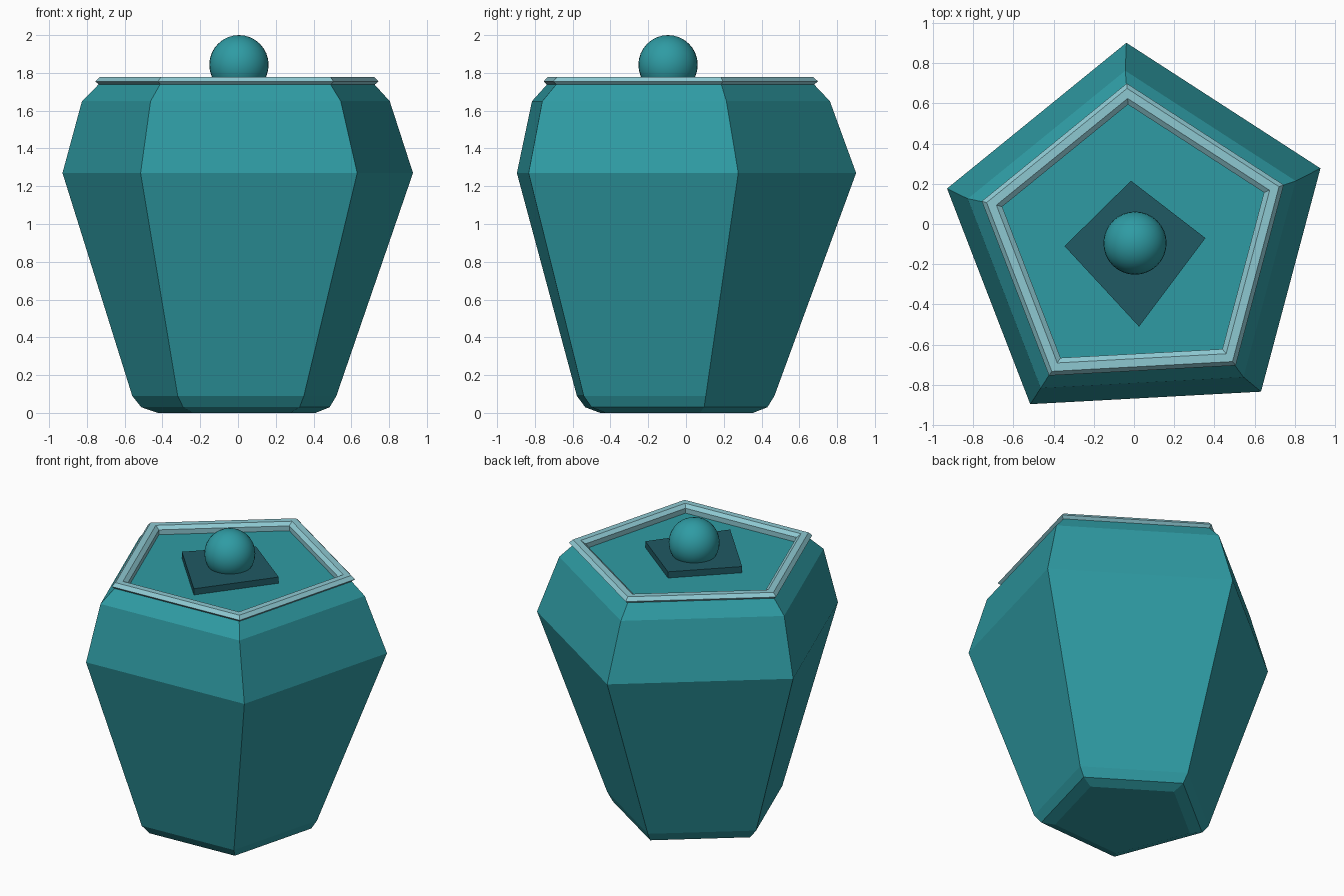
import bpy, bmesh
from math import cos, sin, radians

if "Cube" in bpy.data.objects:
    bpy.data.objects.remove(bpy.data.objects["Cube"])

SIDES = 5
TURN = radians(21.1)


def material(name, color):
    m = bpy.data.materials.new(name)
    m.diffuse_color = (*color, 1)
    m.use_nodes = True
    m.node_tree.nodes["Principled BSDF"].inputs["Base Color"].default_value = m.diffuse_color
    return m


teal = material("teal_glaze", (0.028, 0.33, 0.37))
pale = material("pale_trim", (0.27, 0.58, 0.64))
dark = material("dark_teal", (0.014, 0.10, 0.125))


def finish(name, bm, mat):
    bmesh.ops.recalc_face_normals(bm, faces=bm.faces)
    me = bpy.data.meshes.new(name)
    bm.to_mesh(me)
    bm.free()
    me.materials.append(mat)
    ob = bpy.data.objects.new(name, me)
    bpy.context.collection.objects.link(ob)
    return ob


def loft(name, profile, mat, closed=False):
    """Pentagonal rings from (radius, z, centre x, centre y); closed makes a ring tube."""
    bm = bmesh.new()
    rings = []
    for r, z, cx, cy in profile:
        rings.append([bm.verts.new((cx + r * cos(TURN + i * 2 * 3.14159265 / SIDES),
                                    cy + r * sin(TURN + i * 2 * 3.14159265 / SIDES), z))
                      for i in range(SIDES)])
    pairs = list(zip(rings, rings[1:]))
    if closed:
        pairs.append((rings[-1], rings[0]))
    else:
        bm.faces.new(rings[0])
        bm.faces.new(rings[-1])
    for a, b in pairs:
        for i in range(SIDES):
            j = (i + 1) % SIDES
            bm.faces.new((a[i], a[j], b[j], b[i]))
    return finish(name, bm, mat)


# Jar body with its flat lid surface
loft("jar_body", [
    (0.44, 0.0, 0.0, -0.085),
    (0.525, 0.03, -0.005, -0.093),
    (0.569, 0.09, -0.01, -0.10),
    (0.977, 1.27, 0.015, -0.075),
    (0.858, 1.65, 0.003, -0.095),
    (0.768, 1.74, 0.005, -0.09),
    (0.72, 1.725, 0.005, -0.09),
], teal)

# Raised rim
C = (0.007, -0.09)
loft("rim", [(r, z, *C) for r, z in [
    (0.765, 1.735), (0.79, 1.755), (0.765, 1.778),
    (0.715, 1.778), (0.685, 1.758), (0.685, 1.715)]], pale, closed=True)

# Knob base plate
bm = bmesh.new()
face = bm.faces.new([bm.verts.new((x, y, 1.72)) for x, y in
                     [(-0.015, 0.215), (-0.345, -0.11), (0.025, -0.51), (0.355, -0.07)]])
top = bmesh.ops.extrude_face_region(bm, geom=[face])["geom"]
for v in top:
    if isinstance(v, bmesh.types.BMVert):
        v.co.z = 1.767
finish("knob_base", bm, dark)

# Round knob
bpy.ops.mesh.primitive_uv_sphere_add(segments=32, ring_count=16, radius=0.157,
                                     location=(0.005, -0.095, 1.843))
knob = bpy.context.object
knob.name = "knob"
knob.data.materials.append(teal)
bpy.ops.object.shade_smooth()
